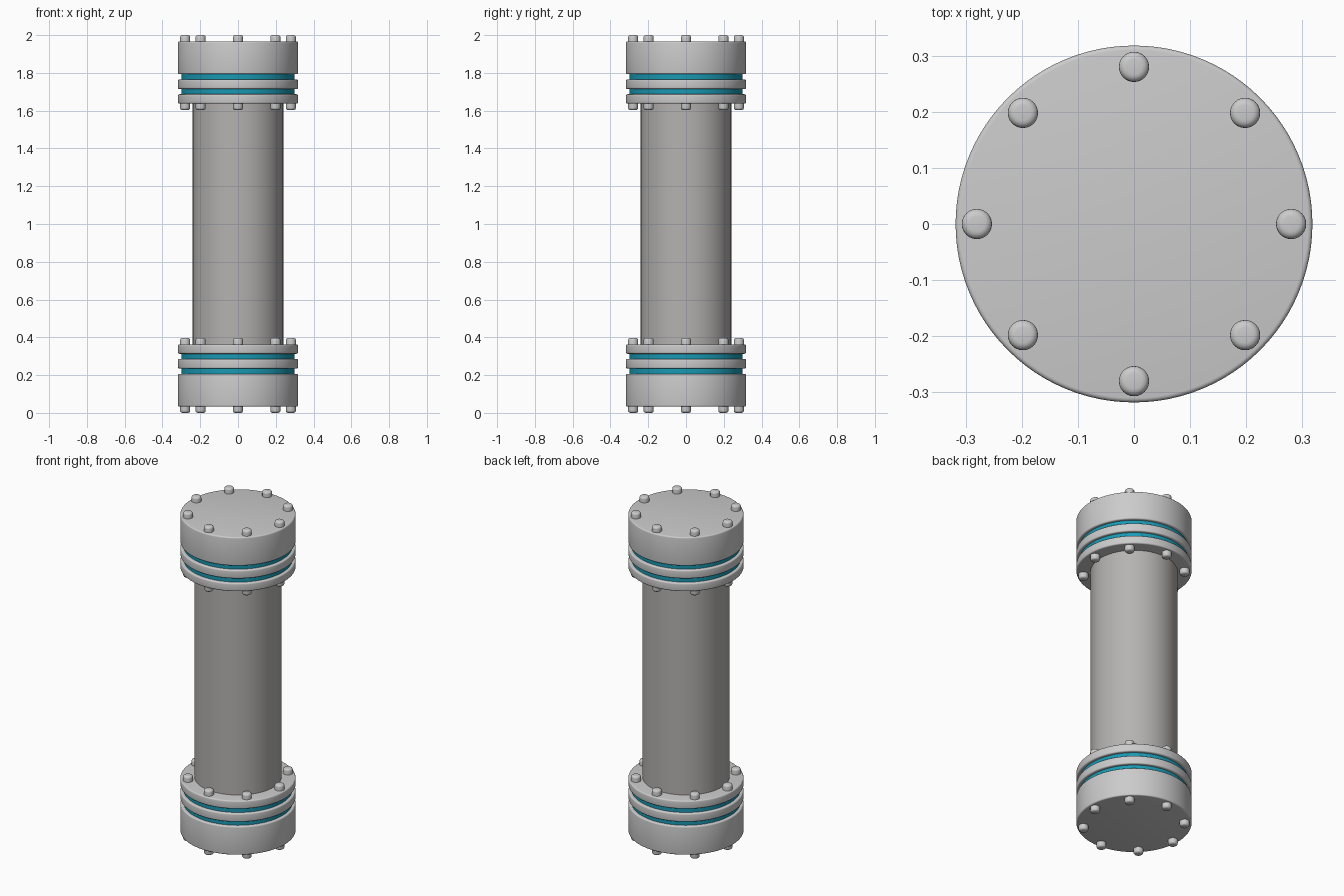
import bpy, bmesh
from math import sin, cos, pi, radians

if "Cube" in bpy.data.objects:
    bpy.data.objects.remove(bpy.data.objects["Cube"])

MID = 1.0  # mirror plane height


def material(name, color):
    m = bpy.data.materials.new(name)
    m.diffuse_color = (*color, 1)
    m.use_nodes = True
    m.node_tree.nodes["Principled BSDF"].inputs["Base Color"].default_value = m.diffuse_color
    return m


teal = material("teal_seal", (0.01, 0.32, 0.45))
dark = material("dark_steel", (0.46, 0.45, 0.44))


def rounded_profile(r, z0, z1, b0, b1, steps=4):
    """Half section of a disc with rounded lower and upper rims."""
    pts = []
    for z, b, a0 in ((z0 + b0, b0, -pi / 2), (z1 - b1, b1, 0)):
        if b == 0:
            pts.append((r, z))
        else:
            pts += [(r - b + b * cos(a0 + pi / 2 * i / steps),
                     z + b * sin(a0 + pi / 2 * i / steps)) for i in range(steps + 1)]
    return pts


def add_disc(bm, profile, sides, cx=0, cy=0):
    """Revolve a half section into a closed solid."""
    rings = [[bm.verts.new((cx + r * cos(2 * pi * k / sides), cy + r * sin(2 * pi * k / sides), z - MID))
              for k in range(sides)] for r, z in profile]
    for a, b in zip(rings, rings[1:]):
        for k in range(sides):
            n = (k + 1) % sides
            bm.faces.new((a[k], a[n], b[n], b[k]))
    bm.faces.new(rings[0][::-1])
    bm.faces.new(rings[-1])


def finish(name, bm, mat=None, mirror=True):
    me = bpy.data.meshes.new(name)
    bm.to_mesh(me)
    bm.free()
    ob = bpy.data.objects.new(name, me)
    ob.location.z = MID
    bpy.context.collection.objects.link(ob)
    if mat:
        me.materials.append(mat)
    bpy.ops.object.select_all(action='DESELECT')
    ob.select_set(True)
    bpy.context.view_layer.objects.active = ob
    bpy.ops.object.shade_smooth_by_angle(angle=radians(40))
    if mirror:
        m = ob.modifiers.new("both_ends", 'MIRROR')
        m.use_axis = (False, False, True)
        m.use_mirror_merge = False
    return ob


def disc(name, r, z0, z1, bevel=0.0, mat=None, mirror=True):
    bm = bmesh.new()
    add_disc(bm, rounded_profile(r, z0, z1, bevel, bevel), 96)
    return finish(name, bm, mat, mirror)


# Main pipe
disc("pipe_body", 0.24, 0.36, 1.64, mat=dark, mirror=False)

# End caps, flange rings and seals (top end, mirrored to the bottom)
disc("end_cap", 0.318, 1.793, 1.967, 0.008)
disc("middle_flange", 0.318, 1.715, 1.766, 0.008)
disc("inner_flange", 0.318, 1.637, 1.687, 0.008)
disc("outer_seal", 0.30, 1.762, 1.797, mat=teal)
disc("inner_seal", 0.30, 1.683, 1.719, mat=teal)

# Eight bolts per end, with rounded heads on both faces
bm = bmesh.new()
for i in range(8):
    x, y = 0.28 * cos(i * pi / 4), 0.28 * sin(i * pi / 4)
    add_disc(bm, rounded_profile(0.027, 1.955, 2.0, 0, 0.013), 24, x, y)
    add_disc(bm, rounded_profile(0.027, 1.603, 1.65, 0.013, 0), 24, x, y)
finish("flange_bolts", bm)
